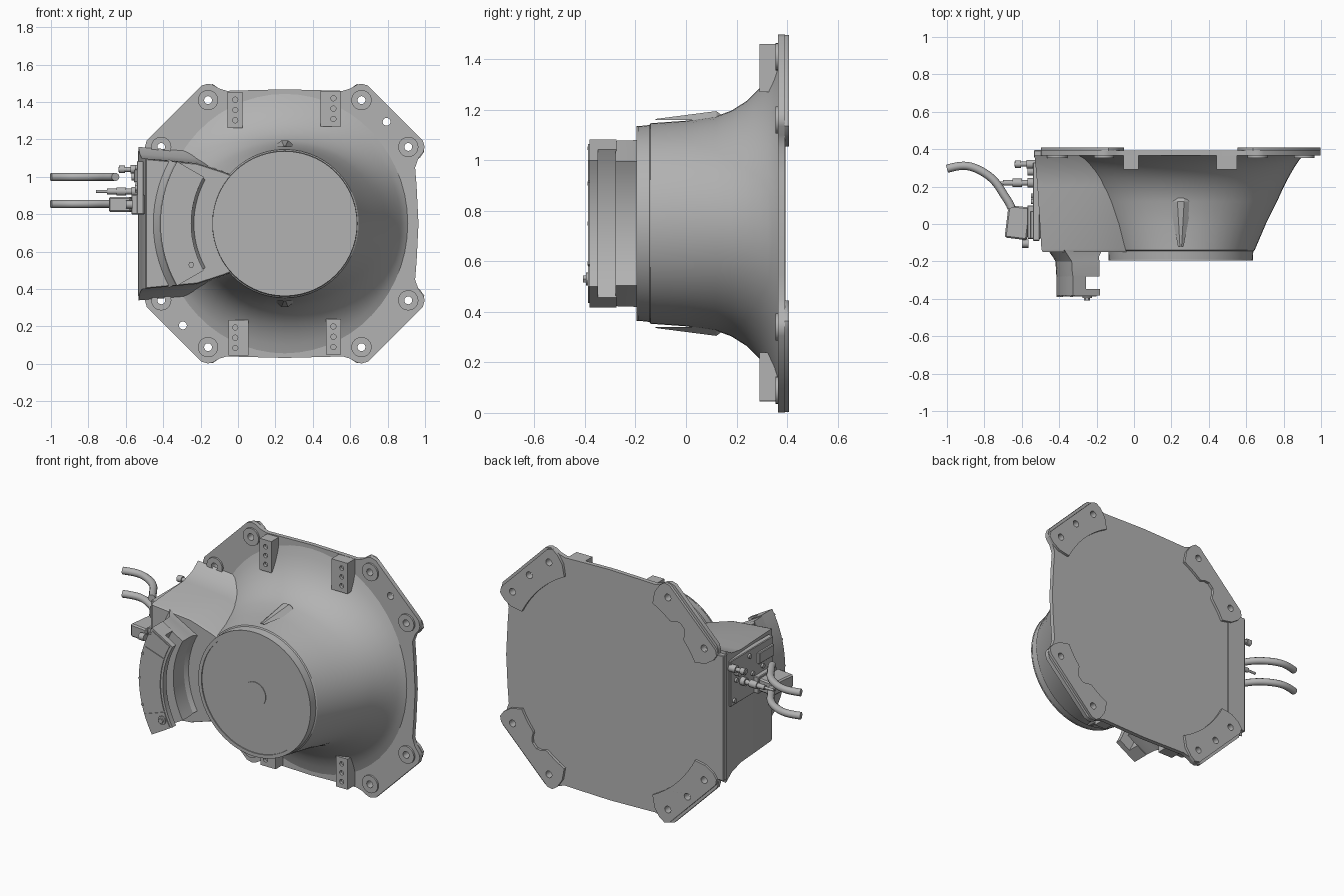
import bpy, bmesh, math
from mathutils import Vector

if "Cube" in bpy.data.objects:
    bpy.data.objects.remove(bpy.data.objects["Cube"])

CX, CZ = 0.25, 0.75          # axis of the bell

metal = bpy.data.materials.new("cast_grey")
metal.diffuse_color = (0.45, 0.45, 0.45, 1)
metal.use_nodes = True
metal.node_tree.nodes["Principled BSDF"].inputs["Base Color"].default_value = metal.diffuse_color


def finish(obj, smooth=None):
    obj.data.materials.clear()
    obj.data.materials.append(metal)
    bpy.ops.object.select_all(action='DESELECT')
    obj.select_set(True)
    bpy.context.view_layer.objects.active = obj
    if smooth:
        bpy.ops.object.shade_smooth_by_angle(angle=math.radians(smooth))
    return obj


def add_mesh(name, mesh):
    obj = bpy.data.objects.new(name, mesh)
    bpy.context.collection.objects.link(obj)
    return obj


def loft(name, rings, smooth=None):
    """Skin equal-length rings of points and cap both ends."""
    bm = bmesh.new()
    vs = [[bm.verts.new(p) for p in r] for r in rings]
    n = len(rings[0])
    for a, b in zip(vs, vs[1:]):
        for i in range(n):
            j = (i + 1) % n
            bm.faces.new((a[i], a[j], b[j], b[i]))
    bm.faces.new(vs[0])
    bm.faces.new(vs[-1])
    bmesh.ops.recalc_face_normals(bm, faces=bm.faces)
    mesh = bpy.data.meshes.new(name)
    bm.to_mesh(mesh)
    bm.free()
    return finish(add_mesh(name, mesh), smooth)


def circle(x, z, r, n=20):
    return [(x + r * math.cos(2 * math.pi * i / n), z + r * math.sin(2 * math.pi * i / n))
            for i in range(n)]


def plate(name, loops, y0, y1):
    """Flat x-z outline with holes, extruded along y."""
    cu = bpy.data.curves.new(name, 'CURVE')
    cu.dimensions, cu.fill_mode, cu.extrude = '2D', 'BOTH', (y1 - y0) / 2
    for pts in loops:
        s = cu.splines.new('POLY')
        s.points.add(len(pts) - 1)
        for p, (x, z) in zip(s.points, pts):
            p.co = (x, z, 0, 1)
        s.use_cyclic_u = True
    tmp = add_mesh(name + "_outline", cu)
    bpy.context.view_layer.update()
    mesh = bpy.data.meshes.new_from_object(tmp.evaluated_get(bpy.context.evaluated_depsgraph_get()))
    bpy.data.objects.remove(tmp)
    bm = bmesh.new()
    bm.from_mesh(mesh)
    bmesh.ops.remove_doubles(bm, verts=bm.verts, dist=1e-5)
    bmesh.ops.recalc_face_normals(bm, faces=bm.faces)
    for v in bm.verts:
        v.co = (v.co.x, (y0 + y1) / 2 - v.co.z, v.co.y)
    bm.to_mesh(mesh)
    bm.free()
    return finish(add_mesh(name, mesh), 35)


def box(name, lo, hi, bevel=0.004):
    (x0, y0, z0), (x1, y1, z1) = lo, hi
    obj = loft(name, [[(x0, y, z0), (x1, y, z0), (x1, y, z1), (x0, y, z1)] for y in (y0, y1)])
    m = obj.modifiers.new("edge", 'BEVEL')
    m.width, m.segments = bevel, 1
    return obj


def rod(name, x0, x1, y, z, r, n=16):
    return loft(name, [[(x, y + a, z + b) for a, b in circle(0, 0, r, n)] for x in (x0, x1)], 40)


def arc(r0, r1, a0, a1, n=14):
    ang = [math.radians(a0 + (a1 - a0) * i / n) for i in range(n + 1)]
    pts = [(r1, a) for a in ang] + [(r0, a) for a in reversed(ang)]
    return [(CX + r * math.cos(a), CZ + r * math.sin(a)) for r, a in pts]


# Bell housing: round at the front, oval at the flange
profile = [(-0.19, .385, .385), (-0.145, .388, .39), (-0.14, .395, .397), (0, .455, .407),
           (.12, .515, .425), (.18, .542, .447), (.24, .572, .485), (.29, .60, .535),
           (.325, .622, .59), (.35, .64, .645), (.367, .66, .70)]
loft("bell_housing", [[(CX + x * rx, y, CZ + z * rz) for x, z in circle(0, 0, 1, 56)]
                      for y, rx, rz in profile], 30)
plate("front_rim", [circle(CX, CZ, .387, 56), circle(CX, CZ, .365, 56)], -.196, -.188)
plate("centre_disc", [circle(CX, CZ, .076, 32)], -.194, -.188)

# Bolt positions, rotated into each diagonal corner
def corner(u, v, k):
    a = math.radians(45 + 90 * k)
    return (CX + v * math.cos(a) - u * math.sin(a), CZ + v * math.sin(a) + u * math.cos(a))

bolts = [corner(u, .757, k) for k in range(4) for u in (-.177, .177)]
dowels = [corner(0, .77, k) for k in (0, 2)]
holes = [circle(x, z, .021) for x, z in bolts + dowels]

# Flange plate
quad = [(0, .718), (.2, .713), (.31, .71), (.35, .722), (.385, .742), (.41, .748), (.445, .738),
        (.738, .445), (.748, .41), (.742, .385), (.715, .35), (.697, .3), (.705, .2), (.715, 0)]
outline = []
for sx, sz, rev in ((1, 1, 0), (1, -1, 1), (-1, -1, 0), (-1, 1, 1)):
    pts = quad[::-1] if rev else quad
    outline += [(CX + sx * x, CZ + sz * z) for x, z in pts[:-1]]
plate("flange", [outline] + holes, .365, .392)
for x, z in bolts:
    plate("bolt_boss", [circle(x, z, .054, 24), circle(x, z, .021)], .354, .366)

# Raised corner pads on the back, alternately plain and notched
for k in range(4):
    notch = [(.06, .672), (.045, .70), (.02, .72), (-.02, .72), (-.045, .70), (-.06, .672)]
    inner = [(.67 * math.sin(a), .67 * math.cos(a)) for a in [math.radians(t) for t in range(18, -19, -4)]]
    if k % 2:
        inner = [p for p in inner if p[0] > .065] + notch + [p for p in inner if p[0] < -.065]
    pad = [(-.25, .70), (-.262, .76), (-.255, .80), (-.225, .82),
           (.225, .82), (.255, .80), (.262, .76), (.25, .70)] + inner
    own = bolts[2 * k:2 * k + 2] + ([dowels[k // 2]] if k % 2 == 0 else [])
    plate("back_pad", [[corner(u, v, k) for u, v in pad]] + [circle(x, z, .021) for x, z in own], .391, .408)

# Mounting brackets, three bolt holes each
for x0, x1, z0, z1, hx in ((-.055, .025, 1.26, 1.455, -.015), (.44, .55, 1.27, 1.46, .51),
                           (-.05, .055, .045, .235, -.015), (.47, .55, .05, .24, .51)):
    step = [circle(hx, (z0 + z1) / 2 + d, .014, 14) for d in (-.055, 0, .055)]
    plate("bracket", [[(x0, z0), (x1, z0), (x1, z1), (x0, z1)]] + step, .292, .366)
    plate("bracket_base", [[(x0, z0), (x1, z0), (x1, z1), (x0, z1)]], .31, .367)

# Side box merging into the bell
def box_ring(y, x0, h):
    half = [(x0, h), (-.22, h - .025), (-.08, h - .07), (.02, h - .11)]
    return [(x, y, CZ + z) for x, z in half] + [(x, y, CZ - z) for x, z in reversed(half)]

loft("side_box", [box_ring(-.15, -.488, .342), box_ring(-.135, -.495, .348), box_ring(.2, -.516, .352),
                  box_ring(.3, -.525, .372), box_ring(.367, -.532, .41)], 25)
box("side_box_foot", (-.535, .355, .36), (-.40, .395, 1.14))

# Curved clamp: base, back wall and front lip leave a slot facing the bell
def taper(r0, r1, y, a):
    return [(x, y, z) for x, z in arc(r0, r1, 180 - a, 180 + a)]

loft("clamp_base", [taper(.48, .71, -.14, 29), taper(.50, .685, -.175, 29), taper(.50, .67, -.2, 29.5),
                    taper(.50, .665, -.28, 29.5)], 25)
plate("clamp_wall", [arc(.585, .665, 150, 210)], -.35, -.275)
plate("clamp_lip", [arc(.50, .665, 150, 210)], -.383, -.348)
for a0, a1 in ((151, 161), (161.6, 198.4), (199, 209)):
    plate("clamp_cover", [arc(.515, .65, a0, a1)], -.388, -.382)
for a in (153, 166, 180, 194):
    t = math.radians(a)
    plate("clamp_screw", [circle(CX + .657 * math.cos(t), CZ + .657 * math.sin(t), .008, 10)], -.39, -.38)
plate("clamp_bolt", [circle(-.25, .53, .026)], -.396, -.38)
plate("clamp_bolt_head", [circle(-.25, .53, .016, 6)], -.408, -.39)

# Connector panel on the side wall
box("connector_panel", (-.54, -.09, .80), (-.505, .33, 1.085))
box("panel_module", (-.555, -.08, .97), (-.53, .07, 1.04))
box("panel_socket", (-.57, -.08, .80), (-.50, .10, .905))
for y, z in ((.15, 1.05), (.3, .83), (.02, .94), (.12, .93), (.28, .95)):
    rod("panel_screw", -.552, -.53, y, z, .014, 10)

# Cable plug, slightly tilted
plug = box("cable_plug", (-.06, -.085, -.04), (.06, .09, .04), .008)
plug.location = (-.622, .005, .852)
plug.rotation_euler = (0, 0, math.radians(-7))
rod("plug_latch", -.60, -.565, -.105, .852, .022, 12)

# Hose fittings
for y, z, parts in ((.32, 1.04, ((-.64, -.53, .013), (-.635, -.605, .02), (-.575, -.53, .023))),
                    (.22, .922, ((-.76, -.68, .008), (-.70, -.53, .015), (-.65, -.60, .022), (-.57, -.53, .025))),
                    (.28, 1.0, ((-.57, -.53, .02),))):
    for x0, x1, r in parts:
        rod("hose_fitting", x0, x1, y, z, r)

# Two bent cables
for z in (1.0, .855):
    cu = bpy.data.curves.new("cable", 'CURVE')
    cu.dimensions, cu.bevel_depth, cu.bevel_resolution = '3D', .022, 3
    cu.use_fill_caps, cu.resolution_u = True, 10
    s = cu.splines.new('BEZIER')
    path = [((-1, .295), (.07, .02)), ((-.83, .29), (.06, -.03)), ((-.71, .18), (.03, -.05)),
            ((-.655, .085), (.01, -.03))]
    s.bezier_points.add(len(path) - 1)
    for p, ((x, y), (dx, dy)) in zip(s.bezier_points, path):
        c, d = Vector((x, y, z)), Vector((dx, dy, 0))
        p.co, p.handle_left, p.handle_right = c, c - d, c + d
    tmp = add_mesh("cable_path", cu)
    bpy.context.view_layer.update()
    mesh = bpy.data.meshes.new_from_object(tmp.evaluated_get(bpy.context.evaluated_depsgraph_get()))
    bpy.data.objects.remove(tmp)
    finish(add_mesh("cable", mesh), 40)

# Small sight lugs above and below the bell
for s in (1, -1):
    loft("bell_lug", [[(CX + w * x, y, CZ + s * (.41 + h * z)) for x, z in
                       ((-1, 0), (-.3, 1), (.3, 1), (1, 0))]
                      for y, w, h in ((-.12, .015, .004), (.12, .06, .035), (.14, .05, .02))], 30)
